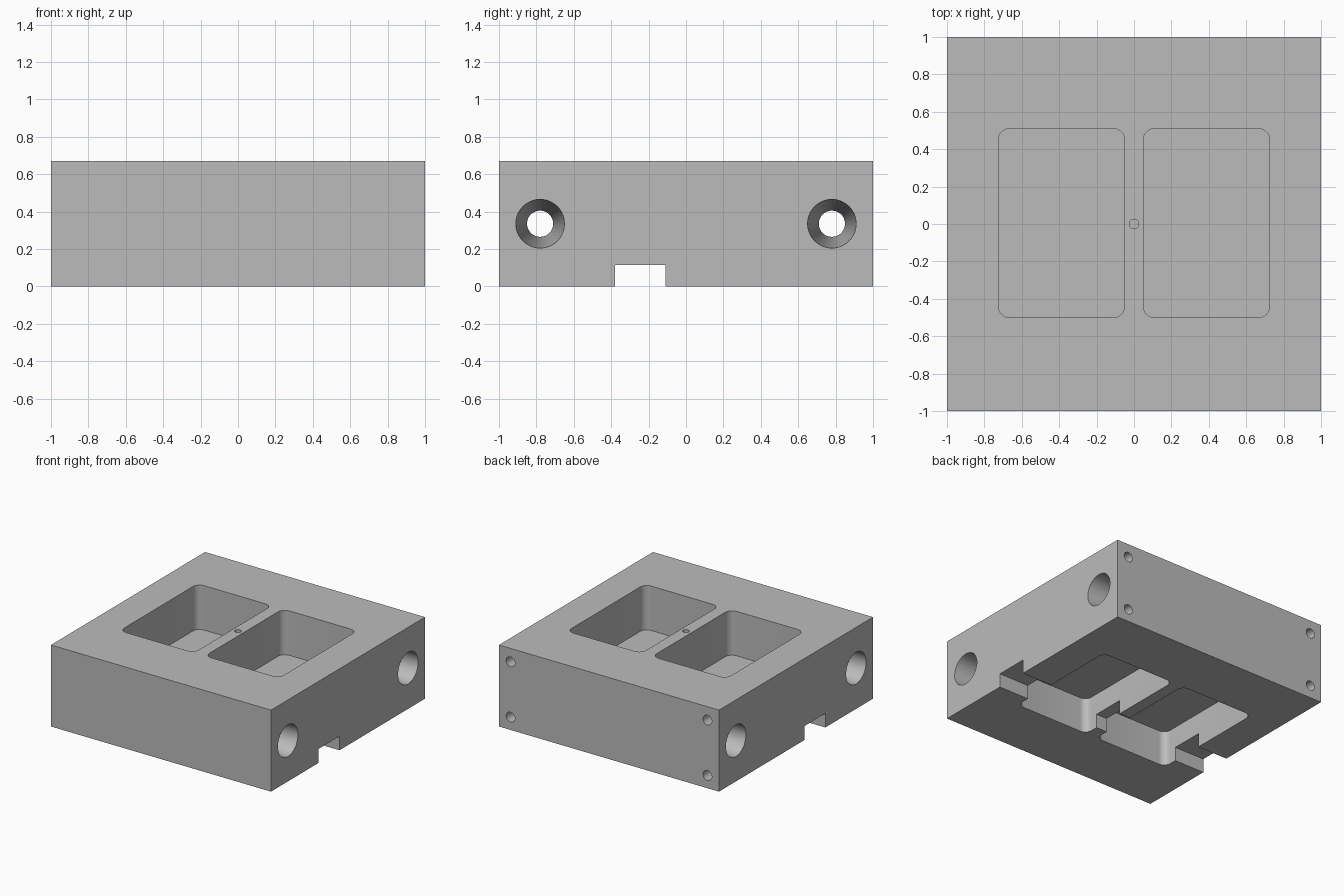
import bpy
import bmesh
from math import pi, cos, sin, radians
from mathutils import Vector

cube = bpy.data.objects.get("Cube")
if cube:
    bpy.data.objects.remove(cube, do_unlink=True)

HEIGHT = 0.67

metal = bpy.data.materials.new("plain grey")
metal.use_nodes = True
grey = (0.5, 0.5, 0.5, 1)
metal.diffuse_color = grey
metal.node_tree.nodes["Principled BSDF"].inputs["Base Color"].default_value = grey


def loft(name, rings):
    """Closed solid skinned through matching rings of points."""
    bm = bmesh.new()
    loops = [[bm.verts.new(p) for p in ring] for ring in rings]
    n = len(loops[0])
    for a, b in zip(loops, loops[1:]):
        for i in range(n):
            j = (i + 1) % n
            bm.faces.new((a[i], a[j], b[j], b[i]))
    bm.faces.new(loops[0])
    bm.faces.new(loops[-1])
    bmesh.ops.recalc_face_normals(bm, faces=bm.faces)
    mesh = bpy.data.meshes.new(name)
    bm.to_mesh(mesh)
    bm.free()
    mesh.materials.append(metal)
    obj = bpy.data.objects.new(name, mesh)
    bpy.context.collection.objects.link(obj)
    return obj


def box(name, x0, x1, y0, y1, z0, z1):
    corners = [(x0, y0), (x1, y0), (x1, y1), (x0, y1)]
    return loft(name, [[(x, y, z) for x, y in corners] for z in (z0, z1)])


def rounded_prism(name, x0, x1, y0, y1, z0, z1, r=0.06, steps=8):
    centres = [(x1 - r, y1 - r), (x0 + r, y1 - r), (x0 + r, y0 + r), (x1 - r, y0 + r)]
    outline = []
    for k, (cx, cy) in enumerate(centres):
        for s in range(steps + 1):
            a = (k + s / steps) * pi / 2
            outline.append((cx + r * cos(a), cy + r * sin(a)))
    return loft(name, [[(x, y, z) for x, y in outline] for z in (z0, z1)])


def drill(name, centre, axis, stations, sides=32):
    """Round cutter along an axis; stations are (distance, radius)."""
    axis = Vector(axis)
    u = axis.orthogonal().normalized()
    v = axis.cross(u)
    rings = []
    for d, r in stations:
        rings.append([Vector(centre) + axis * d
                      + r * (u * cos(2 * pi * i / sides) + v * sin(2 * pi * i / sides))
                      for i in range(sides)])
    return loft(name, rings)


# Main block and the long slot underneath
block = box("mould_block", -1, 1, -1, 1, 0, HEIGHT)
cutters = [box("slot_cutter", -1.1, 1.1, -0.38, -0.11, -0.1, 0.115)]

# Paired pockets, sunk from above and below with a thin web between
for x0, x1 in ((-0.725, -0.05), (0.05, 0.725)):
    cutters.append(rounded_prism("upper_pocket_cutter", x0, x1, -0.5, 0.51, 0.305, HEIGHT + 0.1))
    cutters.append(rounded_prism("lower_pocket_cutter", x0, x1, -0.5, 0.51, -0.1, 0.29))

# Cross holes tapering to a waist halfway through
for y in (-0.78, 0.78):
    cutters.append(drill("cross_hole_cutter", (0, y, HEIGHT / 2), (1, 0, 0),
                         [(-1.05, 0.133), (0, 0.07), (1.05, 0.133)], 48))

# Small blind hole in the top rib
cutters.append(drill("centre_hole_cutter", (0, 0, HEIGHT), (0, 0, 1),
                     [(-0.2, 0.025), (0.1, 0.025)]))

# Four blind screw holes in the back
for x in (-0.895, 0.895):
    for z in (0.105, 0.56):
        cutters.append(drill("screw_hole_cutter", (x, 1, z), (0, -1, 0),
                             [(-0.1, 0.04), (0.2, 0.04)]))

# Cut everything out of the block
for c in cutters:
    c.hide_render = True
    mod = block.modifiers.new(c.name, "BOOLEAN")
    mod.operation = "DIFFERENCE"
    mod.solver = "EXACT"
    mod.object = c

bpy.context.view_layer.update()
result = bpy.data.meshes.new_from_object(
    block.evaluated_get(bpy.context.evaluated_depsgraph_get()))
block.modifiers.clear()
block.data = result
for c in cutters:
    bpy.data.objects.remove(c, do_unlink=True)

# Smooth the round walls, keep edges sharp
bpy.ops.object.select_all(action="DESELECT")
block.select_set(True)
bpy.context.view_layer.objects.active = block
bpy.ops.object.shade_smooth_by_angle(angle=radians(30))
